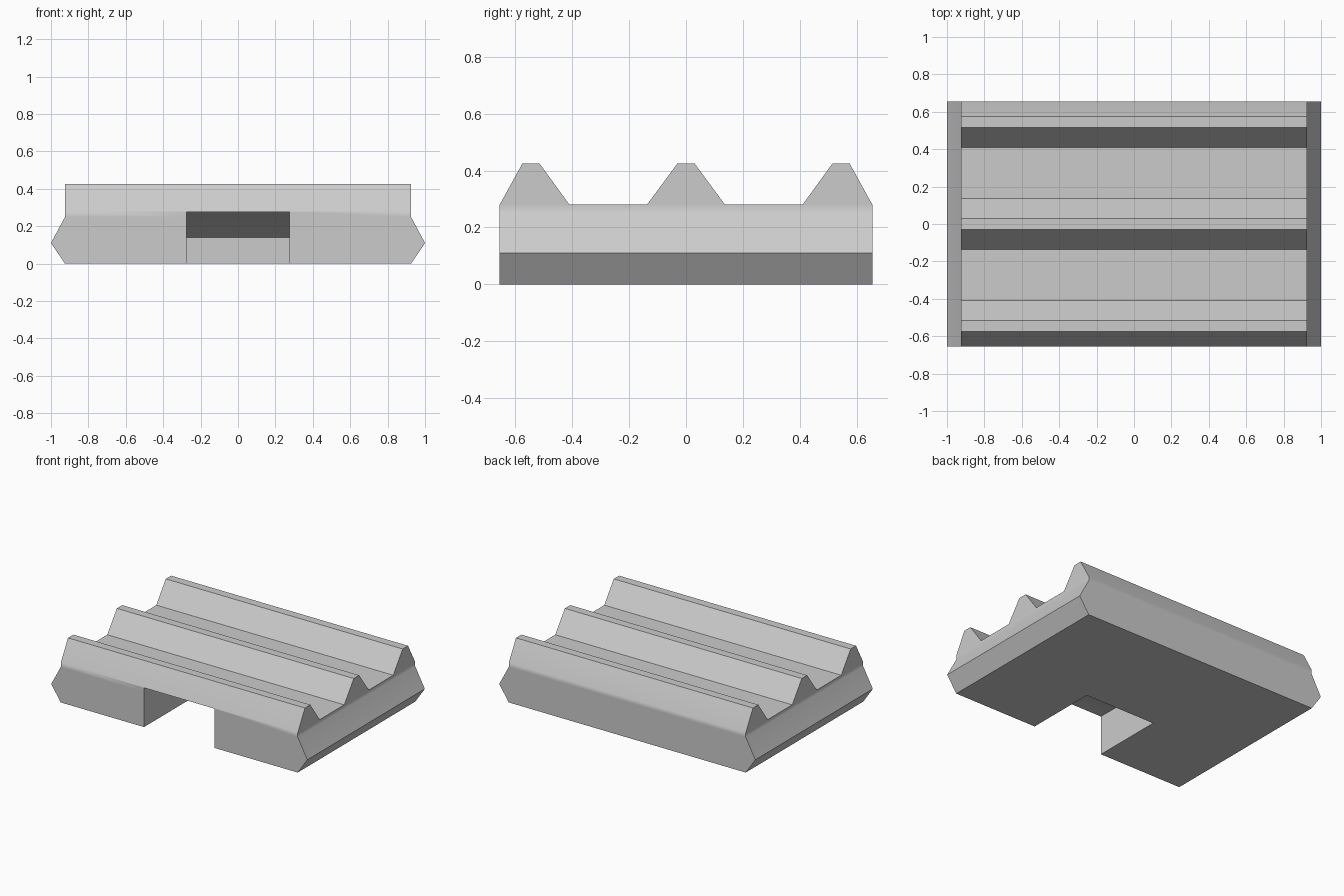
import bpy, bmesh, math

if "Cube" in bpy.data.objects:
    bpy.data.objects.remove(bpy.data.objects["Cube"], do_unlink=True)

HALF_X, BULGE_X, HALF_Y = 0.925, 1.0, 0.655
BULGE_Z, STRIP_Z, FLOOR_Z, RIDGE_Z = 0.11, 0.25, 0.28, 0.425
NOTCH_X, NOTCH_BACK = 0.275, -0.139

grey = bpy.data.materials.new("plain grey")
grey.use_nodes = True
colour = (0.6, 0.6, 0.6, 1)
grey.diffuse_color = colour
bsdf = grey.node_tree.nodes["Principled BSDF"]
bsdf.inputs["Base Color"].default_value = colour
bsdf.inputs["Roughness"].default_value = 0.8


def finish(bm, name):
    bmesh.ops.recalc_face_normals(bm, faces=bm.faces)
    mesh = bpy.data.meshes.new(name)
    bm.to_mesh(mesh)
    bm.free()
    mesh.materials.append(grey)
    obj = bpy.data.objects.new(name, mesh)
    bpy.context.collection.objects.link(obj)
    return obj


# Ridge profile across the plate: base front, top front, top back, base back
ridges = [(-HALF_Y, -0.575, -0.515, -0.41),
          (-0.137, -0.03, 0.03, 0.137),
          (0.41, 0.515, 0.575, HALF_Y)]
heights = (FLOOR_Z, RIDGE_Z, RIDGE_Z, FLOOR_Z)
profile = [(y, z) for r in ridges for y, z in zip(r, heights)]

# Ridged plate with pointed side edges
bm = bmesh.new()
cache = {}


def face(points):
    verts = []
    for p in points:
        if p not in cache:
            cache[p] = bm.verts.new(p)
        verts.append(cache[p])
    bm.faces.new(verts)


for (y0, z0), (y1, z1) in zip(profile, profile[1:]):
    face([(-HALF_X, y0, z0), (HALF_X, y0, z0), (HALF_X, y1, z1), (-HALF_X, y1, z1)])

side = [(HALF_X, 0.0), (BULGE_X, BULGE_Z), (HALF_X, STRIP_Z)]
outline = side + [(-x, z) for x, z in reversed(side)]
for y in (-HALF_Y, HALF_Y):
    face([(x, y, z) for x, z in outline])
    face([(-HALF_X, y, STRIP_Z), (HALF_X, y, STRIP_Z),
          (HALF_X, y, FLOOR_Z), (-HALF_X, y, FLOOR_Z)])
for s in (-1, 1):
    for (x0, z0), (x1, z1) in zip(side, side[1:]):
        face([(s * x0, -HALF_Y, z0), (s * x0, HALF_Y, z0),
              (s * x1, HALF_Y, z1), (s * x1, -HALF_Y, z1)])
    base = [(s * HALF_X, y, z) for y, z in profile if z == FLOOR_Z]
    face([(s * HALF_X, HALF_Y, STRIP_Z), (s * HALF_X, -HALF_Y, STRIP_Z)] + base)
    for r in ridges:
        face([(s * HALF_X, y, z) for y, z in zip(r, heights)])
face([(-HALF_X, -HALF_Y, 0.0), (HALF_X, -HALF_Y, 0.0),
      (HALF_X, HALF_Y, 0.0), (-HALF_X, HALF_Y, 0.0)])
plate = finish(bm, "ridged_plate")

# Front notch with a ceiling that slopes down to its back wall
bm = bmesh.new()
section = [(-0.8, -0.1), (-0.8, 0.277), (-0.41, 0.277),
           (NOTCH_BACK, 0.14), (NOTCH_BACK, -0.1)]
start = bm.faces.new([bm.verts.new((-NOTCH_X, y, z)) for y, z in section])
ext = bmesh.ops.extrude_face_region(bm, geom=[start])
bmesh.ops.translate(bm, vec=(2 * NOTCH_X, 0, 0),
                    verts=[g for g in ext["geom"] if isinstance(g, bmesh.types.BMVert)])
cutter = finish(bm, "notch_cutter")
cutter.hide_render = True

cut = plate.modifiers.new("notch", "BOOLEAN")
cut.operation = "DIFFERENCE"
cut.solver = "EXACT"
cut.object = cutter
bpy.ops.object.select_all(action="DESELECT")
plate.select_set(True)
bpy.context.view_layer.objects.active = plate
bpy.ops.object.modifier_apply(modifier=cut.name)
bpy.data.objects.remove(cutter, do_unlink=True)

# Soft strip below the ridges, crisp edges elsewhere
bpy.ops.object.shade_smooth_by_angle(angle=math.radians(32))
soft = plate.modifiers.new("soft_strip", "WEIGHTED_NORMAL")
soft.keep_sharp = True
